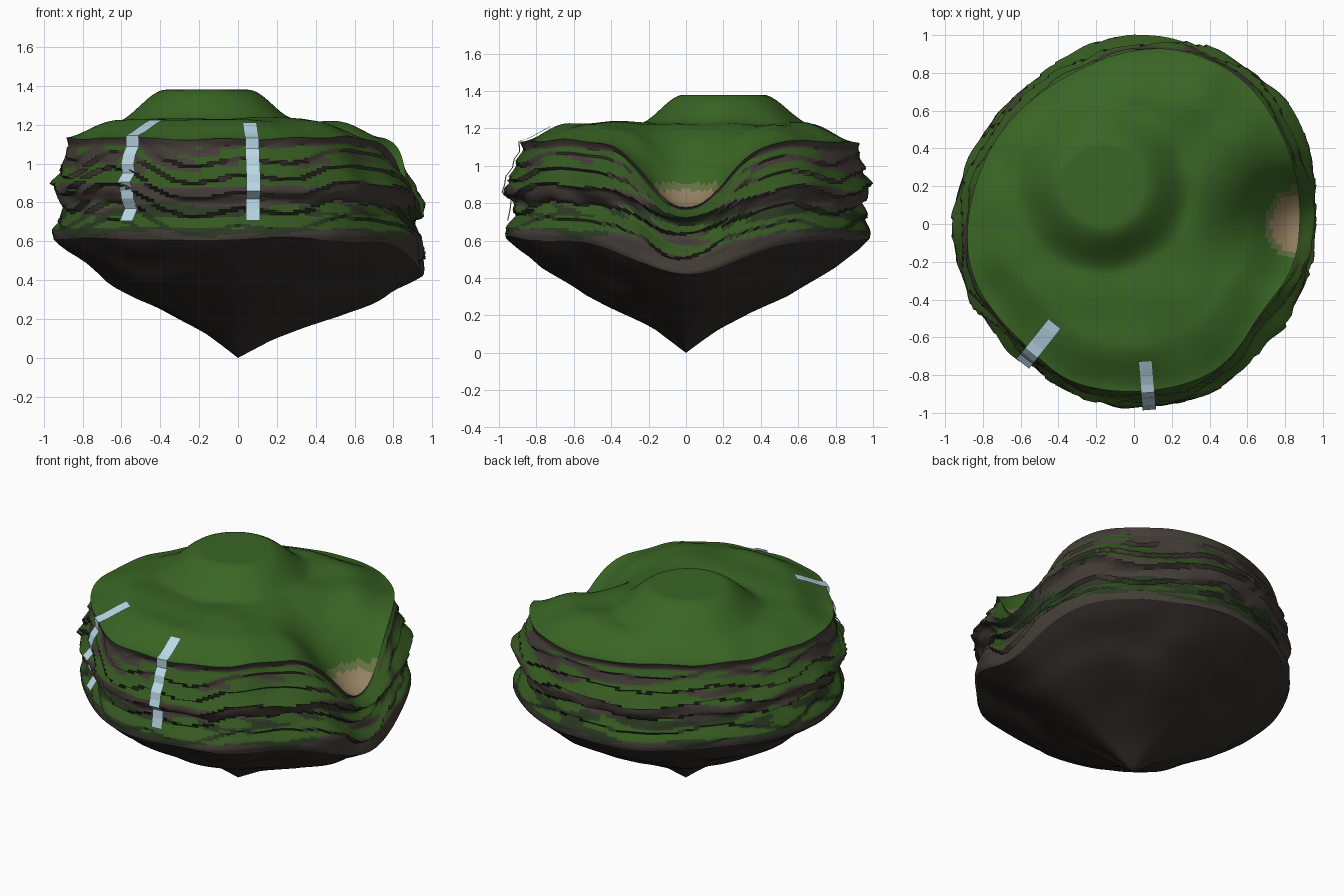
import bpy, math
from mathutils import Vector, noise

if "Cube" in bpy.data.objects:
    bpy.data.objects.remove(bpy.data.objects["Cube"])

N, ROWS, TOP, LOW = 180, 40, 44, 20


def material(name, rgb):
    m = bpy.data.materials.new(name)
    m.diffuse_color = (*rgb, 1)
    m.use_nodes = True
    m.node_tree.nodes["Principled BSDF"].inputs["Base Color"].default_value = m.diffuse_color
    return m


def smooth(v):
    v = max(0, min(1, v))
    return v * v * (3 - 2 * v)


def table(pts, x):
    for (a, p), (b, q) in zip(pts, pts[1:]):
        if x <= b:
            return p + (q - p) * (x - a) / (b - a)
    return pts[-1][1]


def noise3(x, y, z):
    return noise.noise(Vector((x, y, z)))


# outlines in plan: radius against angle
RIM = [(0, .875), (29, .91), (55, .96), (78, .95), (111, .86), (129, .85), (164, .86),
       (196, .90), (215, .87), (231, .855), (245, .90), (272, .885), (300, .89), (325, .81), (346, .875), (360, .875)]
OUT = [(0, .95), (36, 1.03), (55, 1.01), (78, 1.0), (108, .96), (123, .92), (155, .93), (174, .955),
       (203, .95), (221, .92), (234, .92), (253, .955), (275, .97), (296, .99), (314, .93), (332, .955), (360, .95)]
# ledge profile: fraction rim -> outline, against depth down the cliff
LEDGE = [(0, 0), (.07, -.2), (.14, .05), (.26, .3), (.36, .55), (.48, 1), (.55, .75), (.64, .25),
         (.78, .4), (.9, .95), (.96, 1), (1, .92)]
# underside: radius fraction against height fraction
UNDER = [(0, 0), (.06, .05), (.12, .10), (.22, .185), (.32, .31), (.5, .55), (.75, .80), (.9, .93), (1, 1)]


def around(tab, a):
    return sum(table(tab, (math.degrees(a) + d) % 360) for d in (-6, -2, 2, 6)) / 4


def ground(a, s):
    r = s * around(RIM, a)
    x, y = r * math.cos(a), r * math.sin(a)
    z = 1.225 - .095 * smooth((s - .70) / .32) + .02 * noise3(x * 4, y * 4, 3)
    hill = smooth((.47 - math.hypot(x + .16, y - .2)) / .26)
    z += (1.38 - z) * hill
    z -= .36 * smooth((x - .28) / .56) * math.exp(-(abs(y) / .27) ** 2.2)
    return Vector((x, y, z))


def cliff(a, t):
    c, s = math.cos(a), math.sin(a)
    rim, out = around(RIM, a), around(OUT, a)
    z0 = ground(a, 1).z
    dip = math.exp(-(s / .4) ** 2) if c > 0 else 0
    z1 = .61 - .19 * dip + .02 * noise3(c * 2, s * 2, 7)
    z = z0 + (z1 - z0) * t
    fade = math.sin(math.pi * t)
    # ledges stay nearly level where the gully cuts the rim
    level = max(0, min(1, (1.13 - z) / .52))
    w = t + .65 * (level - t) * smooth(t / .2) * smooth((1 - t) / .15)
    w = max(0, min(1, w + .09 * fade * noise3(c * 2.5, s * 2.5, 1)))
    r = rim + (out - rim) * table(LEDGE, w)
    saw = (w * 6 + 1.5 * noise3(c * 2.2, s * 2.2, 5)) % 1
    r += fade * (.038 * (saw - .5) + .028 * noise3(c * 5, s * 5, t * 6))
    return Vector((r * c, r * s, z))


def under(a, h):
    e = cliff(a, 1)
    c, s = math.cos(a), math.sin(a)
    k = table(UNDER, h) * (1 + .4 * h * (1 - h) * noise3(c * 2.5, s * 2.5, h * 4))
    return Vector((e.x * k, e.y * k, e.z * h))


grass = material("grass", (.042, .13, .018))
ledge_grass = material("ledge_grass", (.036, .10, .015))
sand = material("sand", (.30, .22, .12))
sandy_grass = material("sandy_grass", (.13, .17, .055))
rock = material("rock", (.058, .047, .039))
moss = material("moss", (.025, .042, .018))
base = material("dark_rock", (.032, .027, .024))
water = material("water", (.50, .70, .80))


def add_mesh(name, verts, faces, mats, pick):
    me = bpy.data.meshes.new(name)
    me.from_pydata(verts, [], faces)
    for m in mats:
        me.materials.append(m)
    for p in me.polygons:
        p.material_index = pick(p)
    ob = bpy.data.objects.new(name, me)
    bpy.context.collection.objects.link(ob)
    return ob


def shell(name, rings, mats, pick, cap=None, flip=False):
    # stacked closed rings joined with quads, optionally ending in a point
    verts = [p for ring in rings for p in ring]
    faces = [(i * N + j, i * N + (j + 1) % N, (i + 1) * N + (j + 1) % N, (i + 1) * N + j)
             for i in range(len(rings) - 1) for j in range(N)]
    if cap is not None:
        verts.append(Vector(cap))
        b = (len(rings) - 1) * N
        faces += [(b + j, b + (j + 1) % N, len(verts) - 1) for j in range(N)]
    if flip:
        faces = [f[::-1] for f in faces]
    ob = add_mesh(name, verts, faces, mats, pick)
    bpy.context.view_layer.objects.active = ob
    bpy.ops.object.select_all(action='DESELECT')
    ob.select_set(True)
    bpy.ops.object.shade_smooth_by_angle(angle=math.radians(50))


angles = [2 * math.pi * j / N for j in range(N)]


# grassy top with hill and sandy gully
def top_pick(p):
    if p.center.x < .66:
        return 0
    return 1 if p.center.z < .87 else 2 if p.center.z < .91 else 0


shell("meadow", [[ground(a, i / TOP) for a in angles] for i in range(TOP, 0, -1)],
      [grass, sand, sandy_grass], top_pick, ground(0, 0))


# terraced cliff, grass on the ledges
def cliff_pick(p):
    c = p.center
    if p.normal.z > .5:
        return 1
    return 2 if .64 < c.z + .06 * noise3(c.x * 3, c.y * 3, 2) < .78 else 0


shell("cliff", [[cliff(a, i / ROWS) for a in angles] for i in range(ROWS, -1, -1)],
      [rock, ledge_grass, moss], cliff_pick)

# tapering underside
shell("underside", [[under(a, i / LOW) for a in angles] for i in range(LOW, 0, -1)],
      [base], lambda p: 0, (0, 0, 0), flip=True)


# waterfalls draped over the rim
def waterfall(name, deg, start, half):
    a = math.radians(deg)
    side = Vector((-math.sin(a), math.cos(a), 0)) * half
    out = Vector((math.cos(a), math.sin(a), 0))
    path = [ground(a, start + (1 - start) * i / 4) + Vector((0, 0, .01)) + out * .01 for i in range(5)]
    path += [cliff(a, t) + out * .018 for t in (.09, .17, .26, .35, .44, .52, .6, .7, .82)]
    verts = [p + s for p in path for s in (-side, side)]
    faces = [(2 * i, 2 * i + 2, 2 * i + 3, 2 * i + 1) for i in range(len(path) - 1)]
    add_mesh(name, verts, faces, [water], lambda p: 0)


waterfall("front_waterfall", 274.7, .81, .036)
waterfall("left_waterfall", 231.5, .77, .042)
